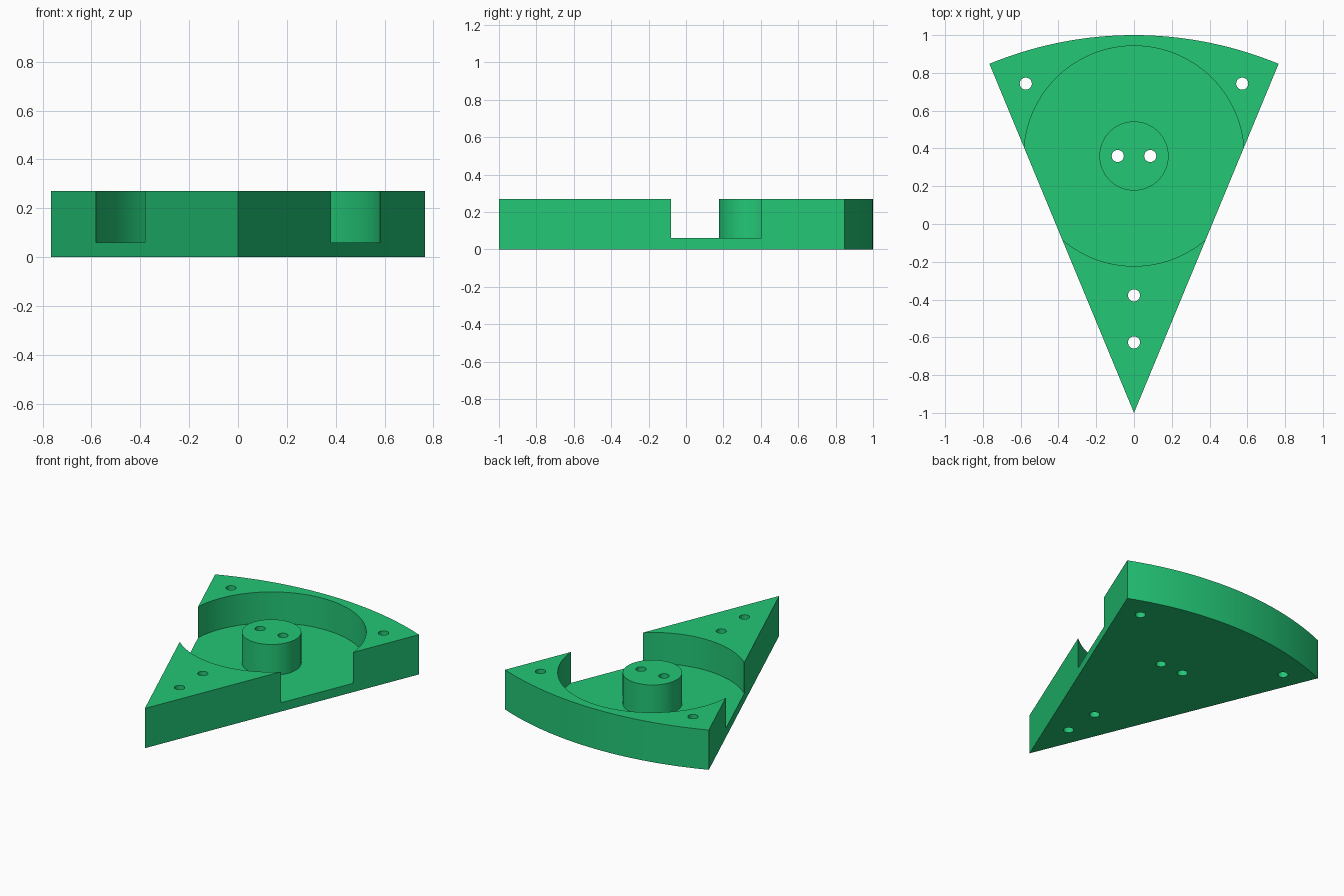
import bpy, bmesh, math

if "Cube" in bpy.data.objects:
    bpy.data.objects.remove(bpy.data.objects["Cube"])

HEIGHT, FLOOR = 0.27, 0.06
HALF = math.radians(22.5)
POCKET = (0, 0.36)

green = bpy.data.materials.new("green")
green.diffuse_color = (0.0168, 0.57, 0.182, 1)
green.use_nodes = True
green.node_tree.nodes["Principled BSDF"].inputs["Base Color"].default_value = green.diffuse_color


def prism(name, outline, z0, z1):
    """Extrude a counter-clockwise outline from z0 to z1."""
    bm = bmesh.new()
    base = bm.faces.new([bm.verts.new((x, y, z0)) for x, y in outline])
    ext = bmesh.ops.extrude_face_region(bm, geom=[base], use_keep_orig=True)
    for v in ext["geom"]:
        if isinstance(v, bmesh.types.BMVert):
            v.co.z = z1
    bmesh.ops.recalc_face_normals(bm, faces=bm.faces)
    mesh = bpy.data.meshes.new(name)
    bm.to_mesh(mesh)
    bm.free()
    mesh.materials.append(green)
    ob = bpy.data.objects.new(name, mesh)
    bpy.context.collection.objects.link(ob)
    return ob


def circle(center, r, n):
    return [(center[0] + r * math.cos(2 * math.pi * i / n),
             center[1] + r * math.sin(2 * math.pi * i / n)) for i in range(n)]


def combine(target, tool, operation):
    """Apply a boolean and remove the tool object."""
    mod = target.modifiers.new("cut", 'BOOLEAN')
    mod.operation, mod.solver, mod.object = operation, 'EXACT', tool
    bpy.context.view_layer.objects.active = target
    bpy.ops.object.modifier_apply(modifier=mod.name)
    bpy.data.objects.remove(tool)


# Wedge body: a 45 degree sector with its tip at the front
arc = [-HALF + 2 * HALF * i / 32 for i in range(33)]
outline = [(0, -1)] + [(2 * math.sin(-a), -1 + 2 * math.cos(a)) for a in arc]
body = prism("wedge_body", outline, 0, HEIGHT)

# Round pocket that breaks through both straight sides
combine(body, prism("pocket_cutter", circle(POCKET, 0.583, 128), FLOOR, 0.5), 'DIFFERENCE')

# Central boss
combine(body, prism("boss", circle(POCKET, 0.183, 64), 0.03, HEIGHT), 'UNION')

# Through holes: two in the boss, two in the rear corners, two near the tip
holes = [(s * x, y) for s in (-1, 1) for x, y in ((0.086, 0.36), (0.573, 0.743))]
holes += [(0, -0.378), (0, -0.627)]
for i, c in enumerate(holes):
    combine(body, prism(f"hole_cutter_{i}", circle(c, 0.032, 32), -0.1, 0.5), 'DIFFERENCE')

bpy.ops.object.select_all(action='DESELECT')
body.select_set(True)
bpy.context.view_layer.objects.active = body
bpy.ops.object.shade_smooth_by_angle(angle=math.radians(30))
